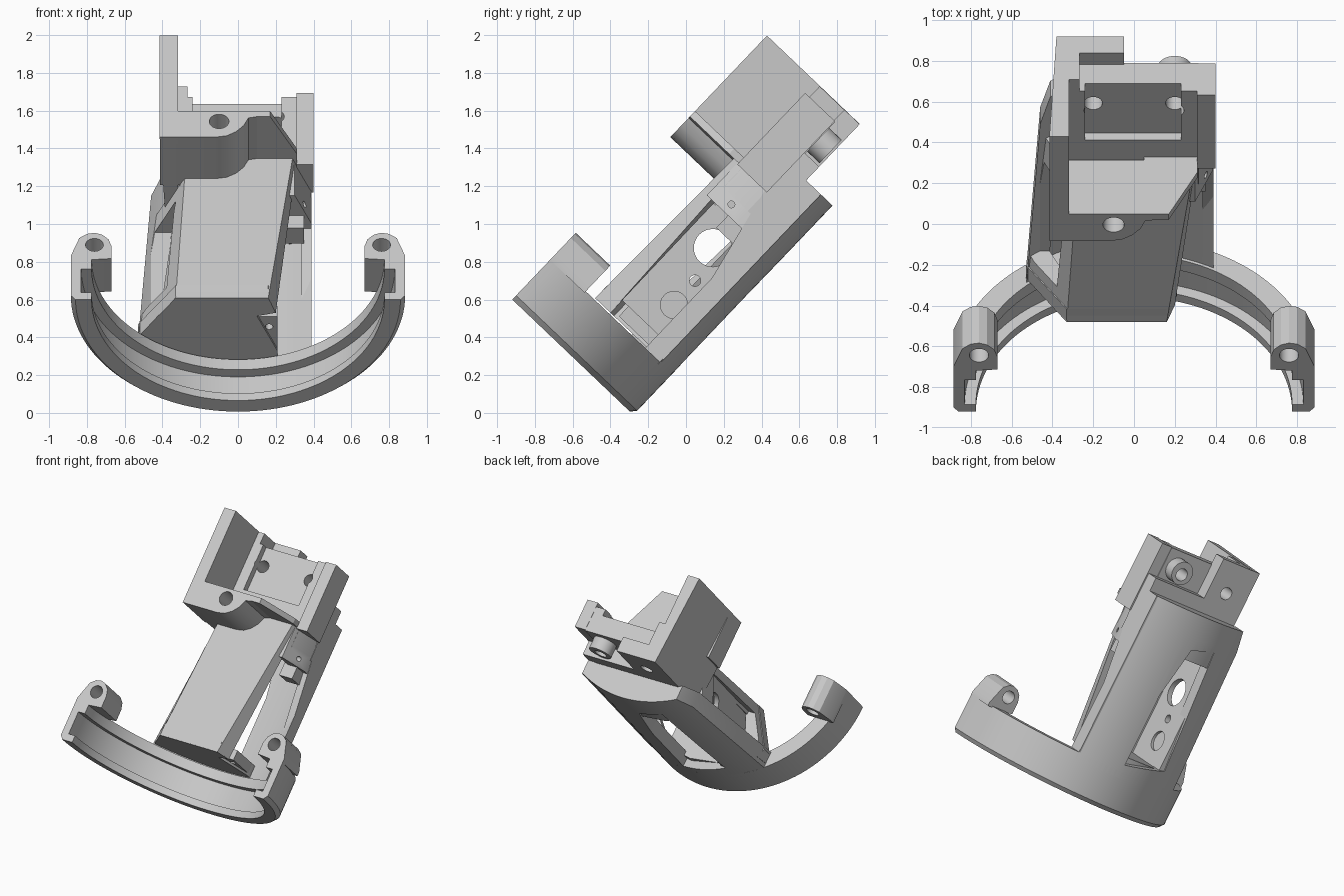
import bpy, bmesh, math
from mathutils import Vector

if "Cube" in bpy.data.objects:
    bpy.data.objects.remove(bpy.data.objects["Cube"])

grey = bpy.data.materials.new("plain_grey")
grey.use_nodes = True
COLOUR = (0.58, 0.58, 0.58, 1)
grey.diffuse_color = COLOUR
grey.node_tree.nodes["Principled BSDF"].inputs["Base Color"].default_value = COLOUR

# Tilted frame: x across, v up and forward, w along the body
TILT = math.radians(46.4)
C, S = math.cos(TILT), math.sin(TILT)
RING_V, OUTER, INNER = 1.08, 0.885, 0.79


def to_world(x, v, w):
    return Vector((x, C * w - S * v, C * v + S * w))


def loft(name, sections):
    """Join matching closed sections into a capped solid."""
    bm = bmesh.new()
    rows = [[bm.verts.new(to_world(*p)) for p in sec] for sec in sections]
    n = len(rows[0])
    for a, b in zip(rows, rows[1:]):
        for i in range(n):
            j = (i + 1) % n
            bm.faces.new((a[i], a[j], b[j], b[i]))
    bm.faces.new(rows[0])
    bm.faces.new(rows[-1][::-1])
    bmesh.ops.recalc_face_normals(bm, faces=bm.faces)
    mesh = bpy.data.meshes.new(name)
    bm.to_mesh(mesh)
    bm.free()
    mesh.materials.append(grey)
    obj = bpy.data.objects.new(name, mesh)
    bpy.context.collection.objects.link(obj)
    return obj


def prism(name, pts, axis, lo, hi):
    place = {"x": lambda p, t: (t, p[0], p[1]),
             "v": lambda p, t: (p[0], t, p[1]),
             "w": lambda p, t: (p[0], p[1], t)}[axis]
    return loft(name, [[place(p, t) for p in pts] for t in (lo, hi)])


def box(name, x, v, w):
    return prism(name, [(x[0], v[0]), (x[1], v[0]), (x[1], v[1]), (x[0], v[1])], "w", *w)


def rod(name, centre, radius, axis, lo, hi):
    turn = [math.tau * i / 32 for i in range(32)]
    pts = [(centre[0] + radius * math.cos(t), centre[1] + radius * math.sin(t)) for t in turn]
    return prism(name, pts, axis, lo, hi)


def select(obj):
    bpy.ops.object.select_all(action="DESELECT")
    obj.select_set(True)
    bpy.context.view_layer.objects.active = obj


def cut(obj, *cutters):
    select(obj)
    for c in cutters:
        mod = obj.modifiers.new("cut", "BOOLEAN")
        mod.operation, mod.solver, mod.object = "DIFFERENCE", "EXACT", c
        bpy.ops.object.modifier_apply(modifier=mod.name)
        bpy.data.objects.remove(c)
    return obj


# Half ring with an inner groove
profile = [(OUTER, -.17), (.86, -.2), (.775, -.2), (.775, -.148), (.83, -.148),
           (.83, .025), (.775, .025), (.775, .1), (OUTER, .1)]
sweep = [math.pi * (1 + i / 64) for i in range(65)]
loft("half_ring", [[(r * math.cos(t), RING_V + r * math.sin(t), w) for r, w in profile]
                   for t in sweep])

# Ears on the ring ends, bored through
ear = [(.885, .09), (.885, .12), (.84, .25), (.80, .28), (.76, .288), (.72, .275),
       (.685, .24), (.67, .19), (.67, .1), (.8, .09)]
for name, side in (("left_ear", 1), ("right_ear", -1)):
    solid = prism(name, [(side * x, w) for x, w in ear], "v", .828, RING_V)
    cut(solid, rod("ear_bore", (side * .76, .2), .047, "v", .7, 1.2))


# Curved back skin, tapering on one side, with a window
def skin_section(left, w):
    xs = [left + (.39 - left) * i / 24 for i in range(25)]
    arc = [[(x, RING_V - math.sqrt(r * r - x * x), w) for x in xs] for r in (OUTER, INNER)]
    return arc[0] + arc[1][::-1]


skin = loft("back_skin", [skin_section(-.53, .05), skin_section(-.46, 1.17), skin_section(-.41, 1.33)])
window = [(-.31, .21), (.05, .15), (.05, .7), (-.02, 1.08), (-.22, 1.12)]
cut(skin, prism("window_cutter", window, "v", .1, .45))

# Side rail beside the open side
prism("side_rail", [(.28, .1), (.51, 1.14), (.51, 1.33), (.28, 1.33)], "x", .335, .39)

# Top deck and front wall
loft("top_deck", [
    [(-.33, .768, .11), (.16, .768, .11), (.20, .655, .11), (-.33, .655, .11)],
    [(-.27, .745, 1.16), (.29, .745, 1.16), (.31, .69, 1.16), (-.27, .66, 1.16)]])
prism("front_wall", [(-.33, .767), (.16, .767), (.2, .655), (.1, .63), (.21, .36), (.21, .29),
                     (0, .25), (-.25, .28), (-.5, .39), (-.53, .47)], "w", .108, .2)
lug = box("front_lug", (.1, .21), (.28, .61), (.125, .2))
cut(lug, rod("lug_bore", (.165, .53), .02, "w", 0, .3))

# Sloping outer wall with a long opening
sloped = loft("sloped_wall", [
    [(-.53, .40, .11), (-.53, .47, .11), (-.33, .768, .11), (-.27, .768, .11), (-.46, .38, .11)],
    [(-.45, .34, 1.05), (-.44, .40, 1.05), (-.28, .745, 1.05), (-.22, .745, 1.05), (-.39, .32, 1.05)]])
cut(sloped, box("opening_cutter", (-.7, -.2), (.44, .68), (.27, .9)))

# Inner plate with round openings
plate = box("inner_plate", (-.31, -.27), (.26, .7), (.15, 1.05))
cut(plate,
    rod("bore_a", (.44, .37), .072, "x", -.29, 0),
    rod("bore_b", (.448, .54), .03, "x", -.5, 0),
    rod("bore_c", (.5, .73), .1, "x", -.5, 0))

# Solid end of the body
prism("body_end", [(.388, .29), (.388, .5), (.3, .715), (-.27, .715), (-.38, .38), (-.41, .31),
                   (-.2, .22), (0, .205), (.2, .225)], "w", 1.0, 1.14)
prism("body_end_cap", [(.388, .29), (.388, .385), (-.4, .385), (-.4, .3),
                       (-.2, .22), (0, .2), (.2, .222)], "w", 1.13, 1.33)
corner = prism("side_corner", [(.388, .29), (.388, .5), (.3, .715), (.27, .715), (.27, .29)], "w", .91, 1.02)
cut(corner, rod("corner_bore", (.587, .965), .018, "x", .2, .5))
box("inner_lug", (.24, .35), (.44, .56), (.82, .92))

# Head: fin, back plates, pocketed centre and side block
prism("fin", [(-.415, 1.067), (-.318, 1.067), (-.318, .388), (-.38, .388)], "w", 1.0, 1.742)
box("fin_step", (-.33, -.268), (.388, .68), (1.15, 1.74))
back_plate = box("back_plate", (-.375, -.05), (.388, .5), (1.0, 1.741))
cut(back_plate, rod("plate_bore", (-.2, 1.52), .045, "v", .3, .6))
centre = box("head_centre", (-.33, .315), (.49, .68), (1.0, 1.66))
cut(centre, box("pocket_cutter", (-.24, .23), (.63, .8), (1.31, 1.8)),
    rod("pocket_bore_a", (-.2, 1.52), .045, "v", .4, .9),
    rod("pocket_bore_b", (.2, 1.52), .045, "v", .4, .9))
box("side_block", (.31, .4), (.495, .711), (1.14, 1.662))
box("lower_block", (-.06, .39), (.388, .5), (1.0, 1.43))
boss = rod("round_boss", (.2, 1.53), .085, "v", .4, .5)
cut(boss, rod("boss_bore", (.2, 1.52), .045, "v", .3, .6))

# Front bar with a rounded corner, and its sloping gusset
bar = prism("front_bar", [(-.414, 1.0), (-.12, 1.0), (-.06, 1.01), (-.01, 1.04), (.03, 1.085),
                          (.055, 1.14), (.1, 1.15), (.1, 1.19), (-.414, 1.19)], "v", .7, 1.067)
cut(bar, rod("bar_bore", (-.1, 1.115), .052, "v", .8, 1.2))
prism("bar_gusset", [(.05, 1.067), (.17, 1.067), (.312, .78), (.312, .68), (.05, .68)], "w", 1.15, 1.19)

# Smooth curves, keep edges crisp
for obj in list(bpy.context.collection.objects):
    if obj.type == "MESH":
        select(obj)
        bpy.ops.object.shade_smooth_by_angle(angle=math.radians(25))
